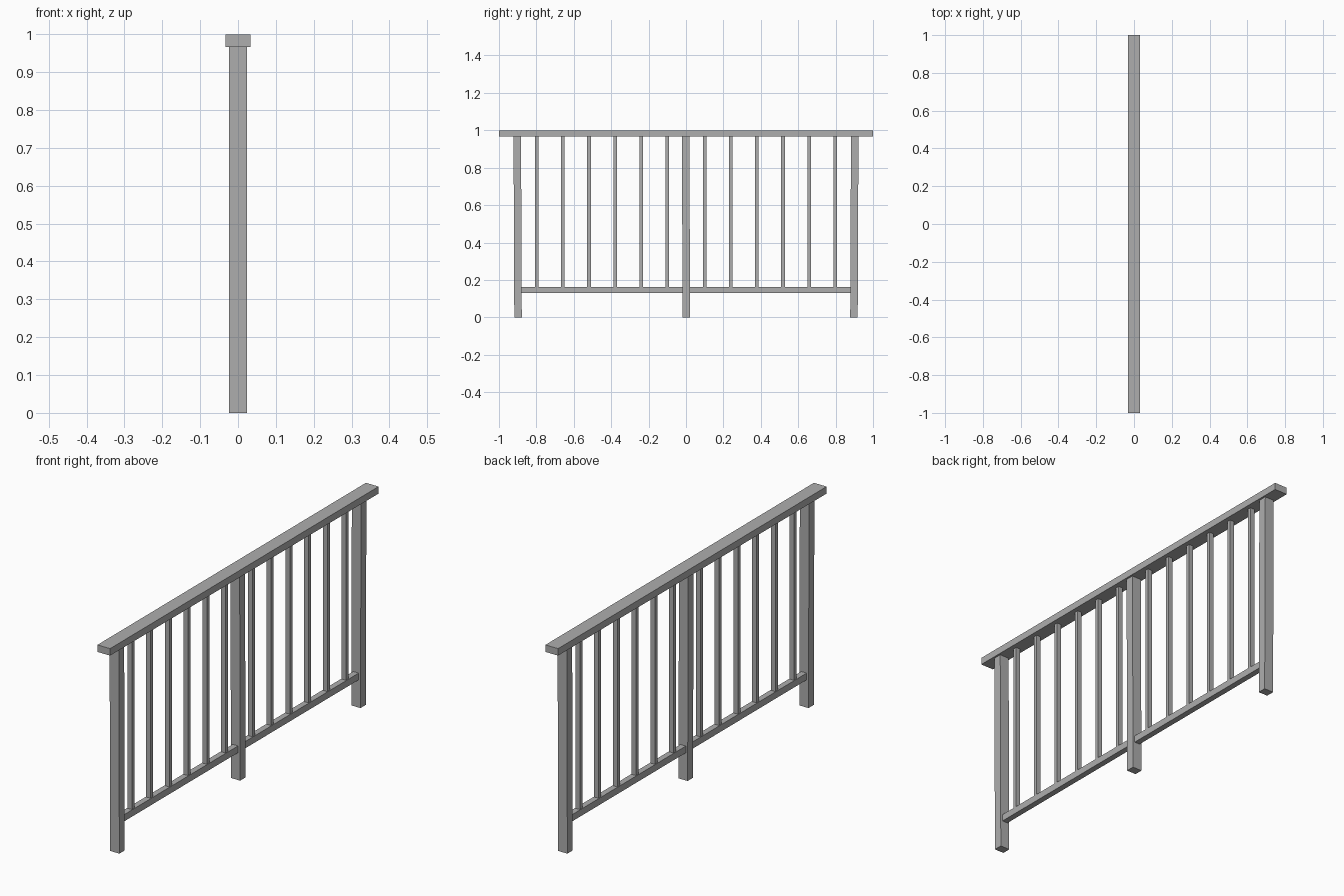
import bpy
import bmesh

cube = bpy.data.objects.get("Cube")
if cube:
    bpy.data.objects.remove(cube, do_unlink=True)

grey = bpy.data.materials.new("painted_grey")
grey.use_nodes = True
GREY = (0.42, 0.42, 0.42, 1)
grey.diffuse_color = GREY
grey.node_tree.nodes["Principled BSDF"].inputs["Base Color"].default_value = GREY


def bar(name, width, y0, y1, z0, z1, lean=0):
    """Box centred on x = 0; lean shifts the top along y and the foot back."""
    bm = bmesh.new()
    bmesh.ops.create_cube(bm, size=1)
    for v in bm.verts:
        shift = lean if v.co.z > 0 else -lean
        v.co.x *= width
        v.co.y = (y1 if v.co.y > 0 else y0) + shift
        v.co.z = z1 if v.co.z > 0 else z0
    mesh = bpy.data.meshes.new(name)
    bm.to_mesh(mesh)
    bm.free()
    mesh.materials.append(grey)
    obj = bpy.data.objects.new(name, mesh)
    bpy.context.collection.objects.link(obj)
    return obj


POST_Y, POST_HALF = 0.9, 0.02
CAP_Z = 0.967
RAIL_Z0, RAIL_Z1 = 0.13, 0.162

# Handrail along the full length
bar("handrail", 0.066, -1, 1, CAP_Z, 1)

# Three posts, the outer ones leaning very slightly outwards
for name, y, lean in (("front_post", -POST_Y, -0.002),
                      ("middle_post", 0, -0.002),
                      ("back_post", POST_Y, 0.002)):
    bar(name, 0.048, y - POST_HALF, y + POST_HALF, 0, CAP_Z, lean)

# Lower rails and evenly spaced balusters in each bay
for side, bay in ((-1, "front"), (1, "back")):
    ends = sorted((side * POST_HALF, side * (POST_Y - POST_HALF)))
    bar(bay + "_lower_rail", 0.028, *ends, RAIL_Z0, RAIL_Z1)
    for i in range(6):
        y = side * (0.1 + 0.1395 * i)
        bar(f"{bay}_baluster_{i + 1}", 0.023, y - 0.0095, y + 0.0095, RAIL_Z1, CAP_Z)
